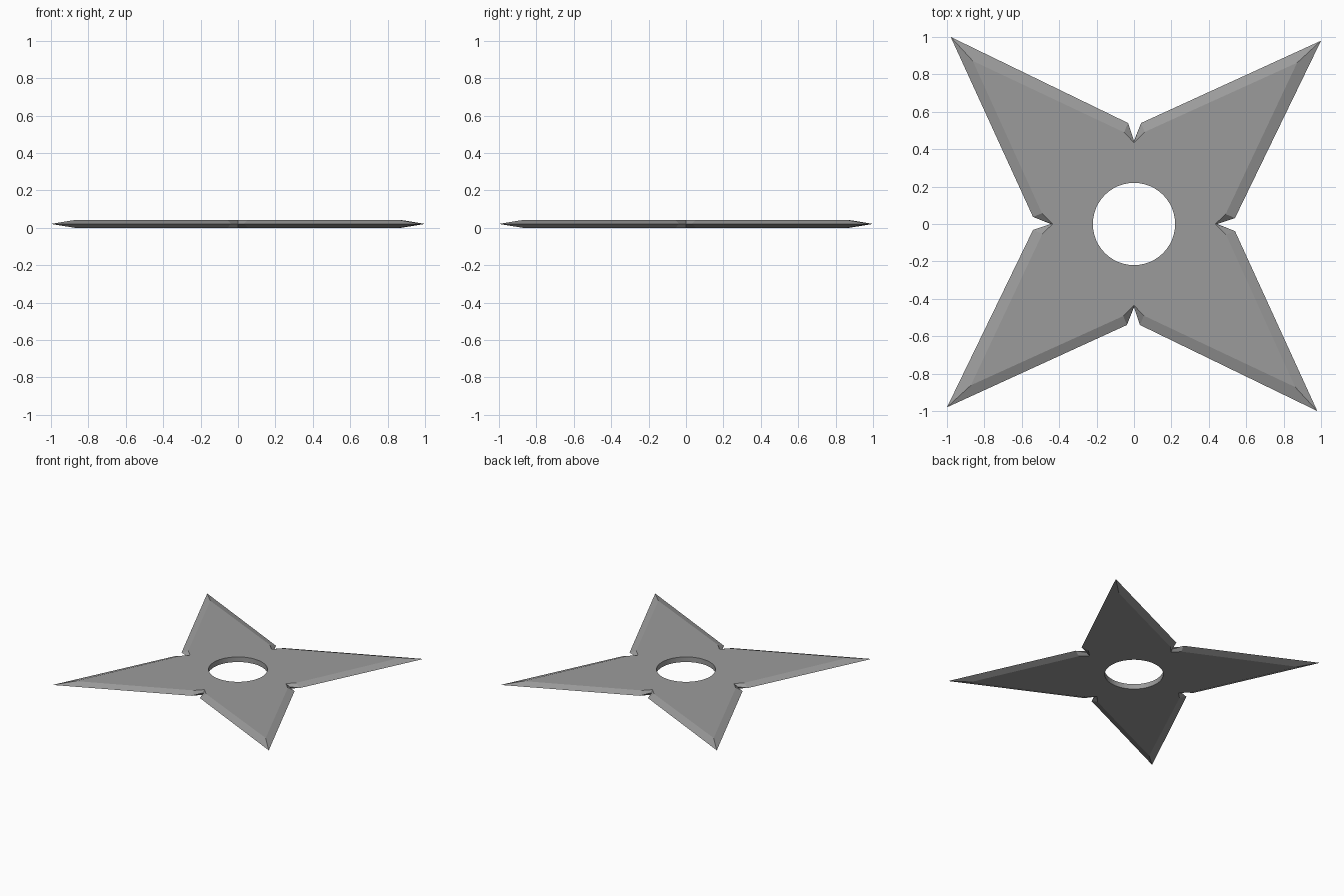
import bpy, bmesh, math
from mathutils import Vector, Matrix

if "Cube" in bpy.data.objects:
    bpy.data.objects.remove(bpy.data.objects["Cube"])

T = 0.042            # plate thickness
R_HOLE, SEG = 0.22, 48

# one quarter of the outline: notch, shoulder, tip, shoulder
EDGE = [(0.445, 0.0), (0.54, 0.032), (1.0, 0.98), (0.038, 0.54)]
FLAT = [(0.435, 0.0), (0.49, 0.053), (0.872, 0.862), (0.057, 0.492)]

bm = bmesh.new()


def ring(pts, z):
    """Repeat a quarter profile four times around z."""
    out = []
    for q in range(4):
        rot = Matrix.Rotation(q * math.pi / 2, 3, 'Z')
        out += [bm.verts.new(rot @ Vector((x, y, z))) for x, y in pts]
    return out


def circle(z):
    return [bm.verts.new((R_HOLE * math.cos(2 * math.pi * i / SEG),
                          R_HOLE * math.sin(2 * math.pi * i / SEG), z)) for i in range(SEG)]


def strip(a, b):
    n = len(a)
    faces = []
    for i in range(n):
        j = (i + 1) % n
        faces.append(bm.faces.new((a[i], a[j], b[j], b[i])))
    return faces


# sharpened rim between the two flat sides
rim = ring(EDGE, T / 2)
top, bottom = ring(FLAT, T), ring(FLAT, 0)
strip(rim, top)
strip(bottom, rim)

# round centre hole
hole_top, hole_bottom = circle(T), circle(0)
wall = strip(hole_top, hole_bottom)
for f in wall:
    f.smooth = True

# flat sides, one face per blade
k = SEG // 4
for outer, inner in ((top, hole_top), (bottom, hole_bottom)):
    for q in range(4):
        blade = [outer[(4 * q + i) % 16] for i in range(5)]
        arc = [inner[(k * q + i) % SEG] for i in range(k, -1, -1)]
        bm.faces.new(blade + arc)

bmesh.ops.recalc_face_normals(bm, faces=bm.faces)
for e in bm.edges:
    if len(e.link_faces) == 2 and e.calc_face_angle(0) > math.radians(10):
        e.smooth = False
bmesh.ops.triangulate(bm, faces=[f for f in bm.faces if len(f.verts) > 4])

me = bpy.data.meshes.new("throwing_star")
bm.to_mesh(me)
bm.free()

# dark steel colour
steel = bpy.data.materials.new("dark_steel")
steel.diffuse_color = (0.33, 0.33, 0.33, 1)
steel.use_nodes = True
steel.node_tree.nodes["Principled BSDF"].inputs["Base Color"].default_value = steel.diffuse_color
me.materials.append(steel)
bpy.context.collection.objects.link(bpy.data.objects.new("throwing_star", me))
